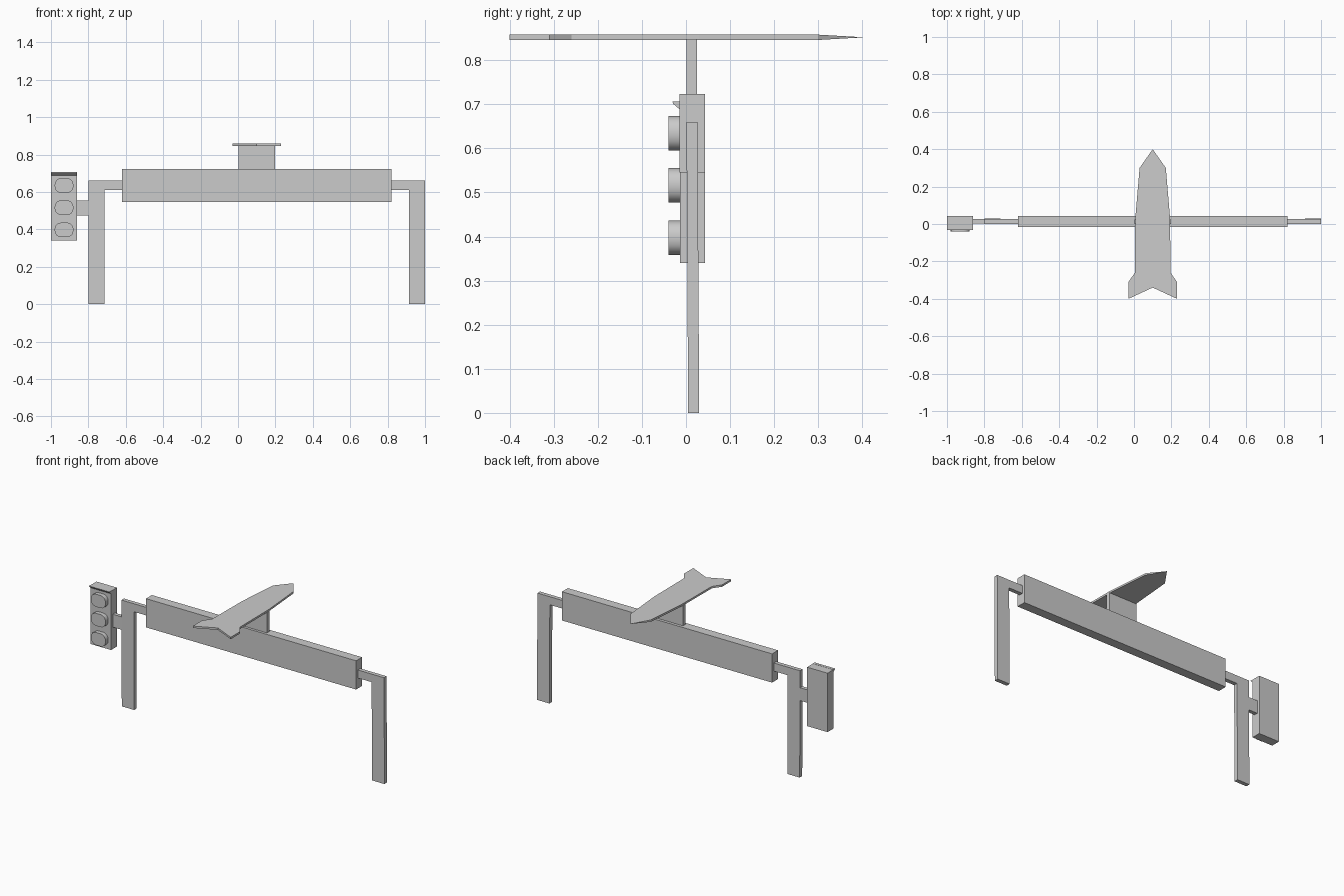
import bpy, bmesh, math

if "Cube" in bpy.data.objects:
    bpy.data.objects.remove(bpy.data.objects["Cube"])


def prism(name, outline, to_a, to_b):
    """Solid between two mappings of the same 2D outline."""
    bm = bmesh.new()
    a = [bm.verts.new(to_a(*p)) for p in outline]
    b = [bm.verts.new(to_b(*p)) for p in outline]
    n = len(outline)
    bm.faces.new(a)
    bm.faces.new(b[::-1])
    for i in range(n):
        j = (i + 1) % n
        bm.faces.new((a[j], a[i], b[i], b[j]))
    bmesh.ops.recalc_face_normals(bm, faces=bm.faces[:])
    mesh = bpy.data.meshes.new(name)
    bm.to_mesh(mesh)
    bm.free()
    ob = bpy.data.objects.new(name, mesh)
    bpy.context.collection.objects.link(ob)
    return ob


def box(name, x0, x1, y0, y1, z0, z1):
    rect = [(x0, z0), (x1, z0), (x1, z1), (x0, z1)]
    return prism(name, rect, lambda x, z: (x, y0, z), lambda x, z: (x, y1, z))


# Main cross beam
box("cross_beam", -0.62, 0.82, -0.015, 0.043, 0.545, 0.723)

# Bent legs, mirrored about the beam centre, leaning very slightly
CX = 0.10
leg = [(0.90, 0), (0.90, 0.66), (0.715, 0.66), (0.715, 0.61), (0.815, 0.61), (0.815, 0)]
for name, s in (("left_leg", -1), ("right_leg", 1)):
    prism(name, leg,
          lambda x, z: (CX + s * x, 0.005 - 0.006 * z, z),
          lambda x, z: (CX + s * x, 0.030 - 0.006 * z, z))

# Signal housing with its bracket
box("signal_bracket", -0.865, -0.795, 0.003, 0.026, 0.475, 0.555)
box("signal_housing", -1.0, -0.86, -0.014, 0.043, 0.34, 0.705)

# Wedge visor over the signal
visor = [(-0.0135, 0.688), (-0.0135, 0.706), (-0.031, 0.706), (-0.029, 0.701)]
prism("signal_visor", visor, lambda y, z: (-1.0, y, z), lambda y, z: (-0.86, y, z))

# Three rounded lamps
W, H, R = 0.05, 0.039, 0.034
lamp = []
for k, (sx, sz) in enumerate(((1, 1), (-1, 1), (-1, -1), (1, -1))):
    for i in range(5):
        t = math.radians(90 * k + 22.5 * i)
        lamp.append((sx * (W - R) + R * math.cos(t), sz * (H - R) + R * math.sin(t)))
for i, zc in enumerate((0.634, 0.516, 0.397)):
    ob = prism(f"signal_lamp_{i + 1}", lamp,
               lambda x, z: (-0.93 + x, -0.040, zc + z),
               lambda x, z: (-0.93 + x, -0.012, zc + z))
    bpy.ops.object.select_all(action='DESELECT')
    ob.select_set(True)
    bpy.context.view_layer.objects.active = ob
    bpy.ops.object.shade_smooth_by_angle(angle=math.radians(35))

# Upright plate carrying the arrow
box("arrow_support", 0.003, 0.197, 0.001, 0.025, 0.722, 0.848)

# Flat arrow-shaped board, nose thinned to a point
half = [(0.07, 0.30), (0.093, 0.03), (0.095, -0.26), (0.13, -0.31), (0.13, -0.40)]
outline = [(0, 0.40)] + half + [(0, -0.34)] + [(-x, y) for x, y in reversed(half)]


def level(z):
    return lambda x, y: (CX + x, y, 0.852 + (z * 0.05 if y > 0.35 else z))


prism("arrow_board", outline, level(-0.006), level(0.006))
